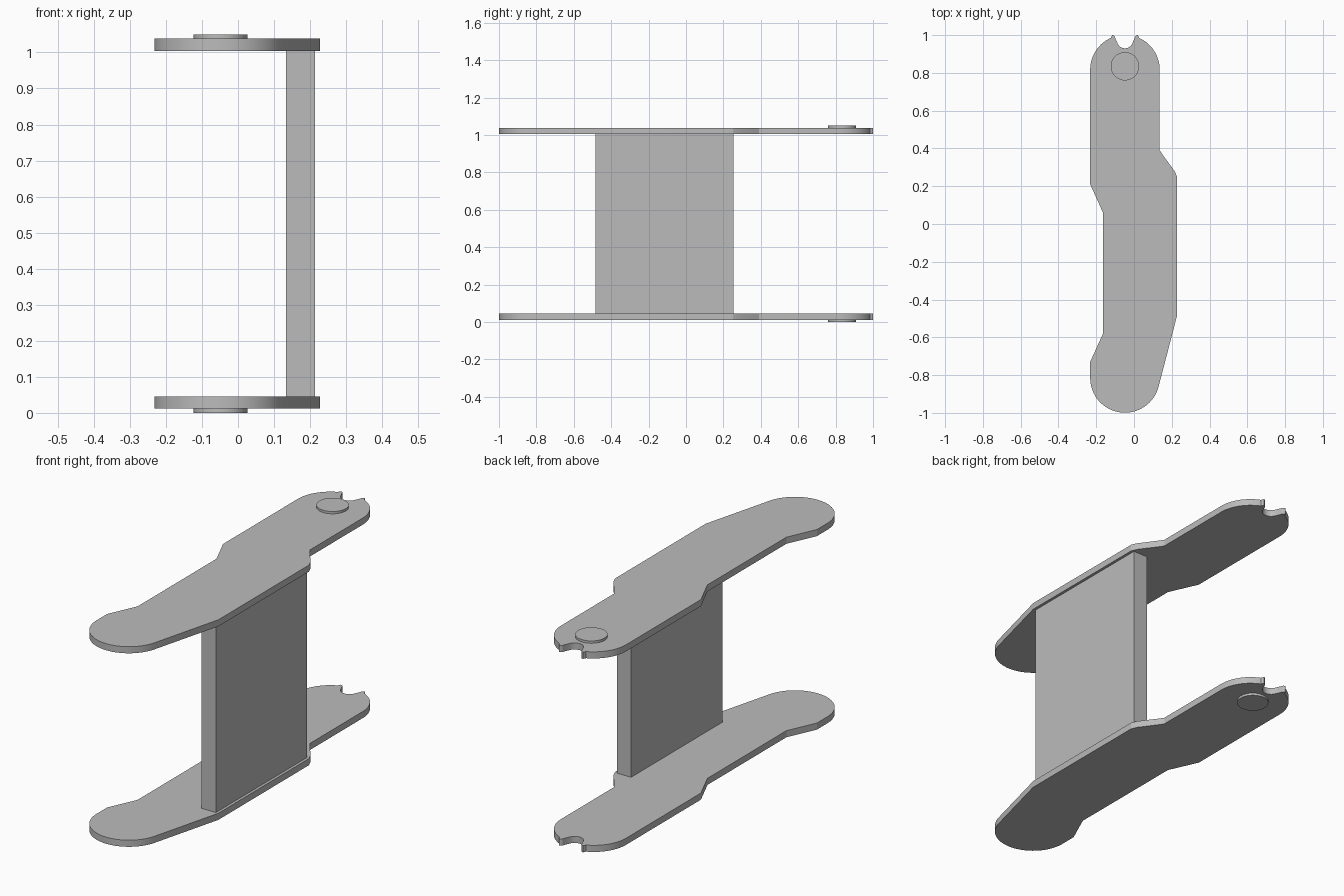
import bpy, bmesh
from math import sin, cos, radians

cube = bpy.data.objects.get("Cube")
if cube:
    bpy.data.objects.remove(cube, do_unlink=True)

grey = bpy.data.materials.new("plain grey")
grey.use_nodes = True
grey.diffuse_color = (0.5, 0.5, 0.5, 1)
grey.node_tree.nodes["Principled BSDF"].inputs["Base Color"].default_value = (0.5, 0.5, 0.5, 1)


def arc(cx, cy, r, start, end, steps):
    """Points along an arc, angles in degrees."""
    angles = [radians(start + (end - start) * i / steps) for i in range(steps + 1)]
    return [(cx + r * cos(a), cy + r * sin(a)) for a in angles]


def extrude_profile(name, points, bottom, top):
    """Solid made by raising a flat outline from bottom to top."""
    bm = bmesh.new()
    face = bm.faces.new([bm.verts.new((x, y, bottom)) for x, y in points])
    raised = bmesh.ops.extrude_face_region(bm, geom=[face])["geom"]
    verts = [v for v in raised if isinstance(v, bmesh.types.BMVert)]
    bmesh.ops.translate(bm, verts=verts, vec=(0, 0, top - bottom))
    bmesh.ops.recalc_face_normals(bm, faces=bm.faces[:])
    mesh = bpy.data.meshes.new(name)
    bm.to_mesh(mesh)
    bm.free()
    mesh.materials.append(grey)
    obj = bpy.data.objects.new(name, mesh)
    bpy.context.collection.objects.link(obj)
    bpy.ops.object.select_all(action="DESELECT")
    obj.select_set(True)
    bpy.context.view_layer.objects.active = obj
    bpy.ops.object.shade_smooth_by_angle(angle=radians(20))
    return obj


# Side plate outline: rounded ends, offset middle, notch at the back
AXIS = -0.048
outline = arc(AXIS, 0.817, 0.184, 180, 114, 14)
outline += arc(-0.116, 0.983, 0.017, 90, 0, 6)       # left notch lip
outline += arc(AXIS, 0.972, 0.042, 205, 335, 14)     # notch
outline += arc(0.020, 0.983, 0.017, 180, 90, 6)      # right notch lip
outline += arc(AXIS, 0.817, 0.184, 66, 0, 14)
outline += [(0.136, 0.39), (0.155, 0.362), (0.215, 0.28), (0.228, 0.25), (0.228, -0.485)]
outline += arc(AXIS, -0.815, 0.184, -15, -180, 32)
outline += [(-0.232, -0.73), (-0.164, -0.58), (-0.164, 0.06), (-0.232, 0.21)]

HEIGHT = 1.05
plates = {"lower_plate": (0.012, 0.046), "upper_plate": (HEIGHT - 0.046, HEIGHT - 0.012)}
for name, (bottom, top) in plates.items():
    extrude_profile(name, outline, bottom, top)

# Pivot discs on the outer faces
disc = arc(AXIS, 0.835, 0.075, 0, 352.5, 47)
extrude_profile("lower_disc", disc, 0, 0.013)
extrude_profile("upper_disc", disc, HEIGHT - 0.013, HEIGHT)

# Upright panel joining the plates
panel = [(0.133, -0.485), (0.214, -0.485), (0.214, 0.255), (0.133, 0.255)]
extrude_profile("joining_panel", panel, 0.045, HEIGHT - 0.045)
